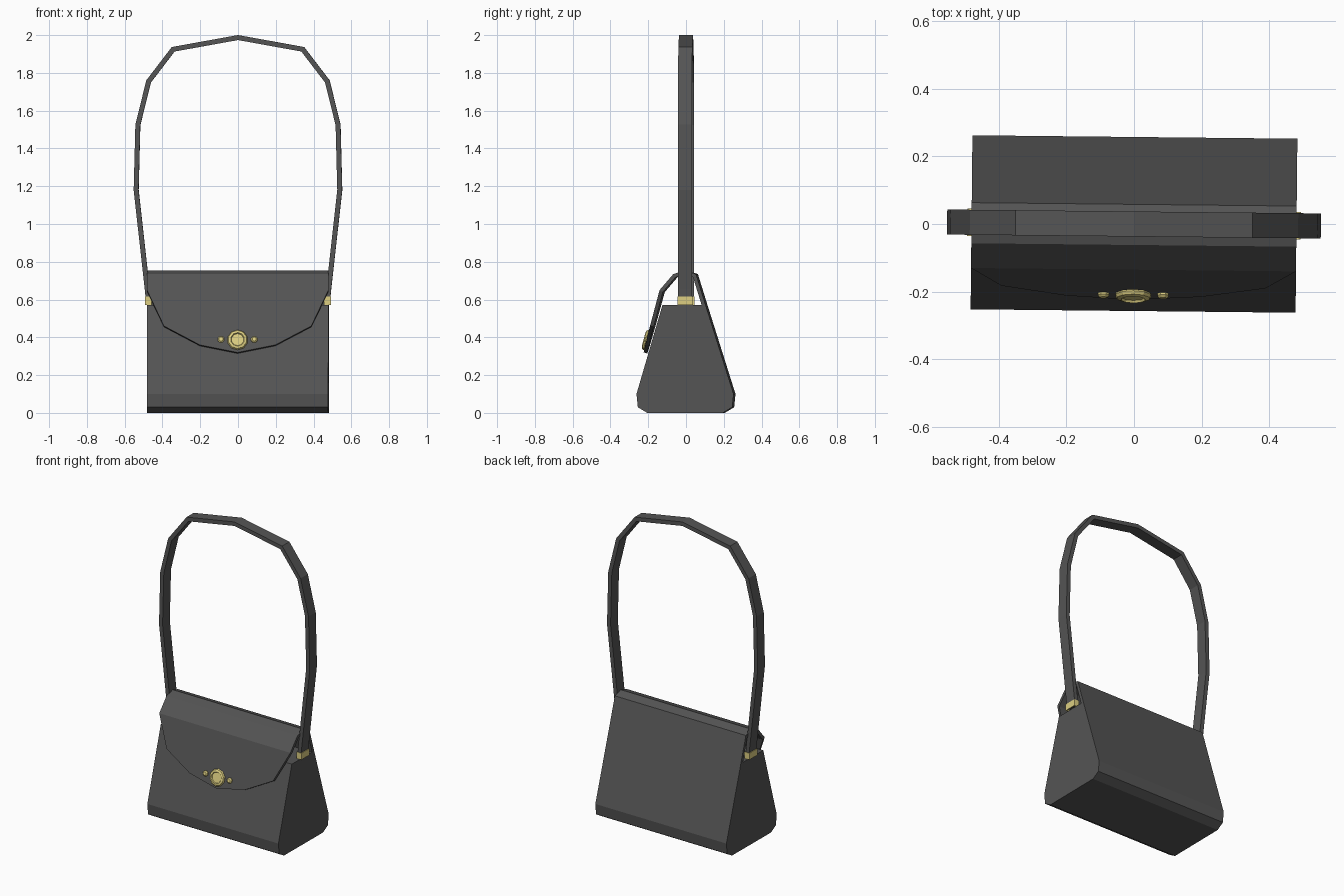
import bpy, bmesh, math
from mathutils import Vector

if "Cube" in bpy.data.objects:
    bpy.data.objects.remove(bpy.data.objects["Cube"])

HW = 0.48                      # half width of the bag
TILT = math.radians(-0.6)      # the whole bag is turned very slightly


def material(name, rgb):
    m = bpy.data.materials.new(name)
    m.diffuse_color = (*rgb, 1)
    m.use_nodes = True
    m.node_tree.nodes["Principled BSDF"].inputs["Base Color"].default_value = m.diffuse_color
    return m


LEATHER = material("dark_leather", (0.09, 0.09, 0.09))
GOLD = material("gold_metal", (0.72, 0.62, 0.22))


def add(name, verts, faces, mat, fix=True):
    me = bpy.data.meshes.new(name)
    me.from_pydata([tuple(v) for v in verts], [], faces)
    if fix:
        bm = bmesh.new()
        bm.from_mesh(me)
        bmesh.ops.recalc_face_normals(bm, faces=bm.faces)
        bm.to_mesh(me)
        bm.free()
    me.materials.append(mat)
    ob = bpy.data.objects.new(name, me)
    ob.rotation_euler.z = TILT
    bpy.context.collection.objects.link(ob)
    return ob


def skin(name, rings, mat, closed=False):
    """Join equal-length rings of points; cap the ends unless closed."""
    n, m = len(rings[0]), len(rings)
    faces = []
    for i in range(m if closed else m - 1):
        a, b = i * n, (i + 1) % m * n
        faces += [(a + j, a + (j + 1) % n, b + (j + 1) % n, b + j) for j in range(n)]
    if not closed:
        faces += [tuple(range(n)), tuple(range((m - 1) * n, m * n))]
    return add(name, [p for r in rings for p in r], faces, mat)


# Body: tapered side profile extruded across the width
profile = [(-0.2, 0), (0.2, 0), (0.25, 0.03), (0.257, 0.10), (0.109, 0.57),
           (-0.12, 0.57), (-0.257, 0.10), (-0.25, 0.03)]
skin("body", [[(x, y, z) for y, z in profile] for x in (-HW, HW)], LEATHER)

# Flap: sheet rising from the back, over the top and down to a rounded front
FOLD_Y, FOLD_Z, SLOPE = -0.135, 0.65, 0.27


def flap_y(z):
    return FOLD_Y - (FOLD_Z - z) * SLOPE


rows = [(0.109, 0.57), (0.058, 0.735), (0, 0.754), (-0.062, 0.735), (FOLD_Y, FOLD_Z)]
verts = [(x, y, z) for y, z in rows for x in (-HW, HW)]
faces = [(2 * i + 1, 2 * i, 2 * i + 2, 2 * i + 3) for i in range(len(rows) - 1)]
edge = [(-0.39, 0.46), (-0.2, 0.36), (0, 0.32), (0.2, 0.36), (0.39, 0.46)]
k = len(verts)
verts += [(x, flap_y(z), z) for x, z in edge]
faces.append((k - 1, k - 2, *range(k, k + len(edge))))
flap = add("flap", verts, faces, LEATHER, fix=False)
sol = flap.modifiers.new("thickness", 'SOLIDIFY')
sol.thickness, sol.offset, sol.use_even_offset = 0.02, -1, True

# Strap: flat band swept along a faceted arch
half = [(0.473, 0.585), (0.481, 0.66), (0.539, 1.18), (0.53, 1.525), (0.473, 1.755), (0.343, 1.925)]
path = [Vector(p) for p in half + [(0, 1.987)] + [(-x, z) for x, z in reversed(half)]]
T, W = 0.013, 0.037
rings = []
for i, p in enumerate(path):
    d0 = (p - path[max(i - 1, 0)]).normalized()
    d1 = (path[min(i + 1, len(path) - 1)] - p).normalized()
    t = (d0 + d1).normalized()
    ref = d1 if d1.length else d0
    n = Vector((t.y, -t.x)) * T / max(t.dot(ref), 0.5)
    a, b = p + n, p - n
    rings.append([(a.x, -W, a.y), (a.x, W, a.y), (b.x, W, b.y), (b.x, -W, b.y)])
skin("strap", rings, LEATHER)

# Strap loops: gold rectangular sleeves at each strap end
for side, label in ((1, "right"), (-1, "left")):
    loop = []
    for sx, sy in ((-1, -1), (1, -1), (1, 1), (-1, 1)):
        loop.append([(side * (0.475 + sx * hx), sy * hy, z) for hx, hy, z in
                     ((0.018, 0.041, 0.572), (0.018, 0.041, 0.615),
                      (0.012, 0.035, 0.615), (0.012, 0.035, 0.572))])
    skin("strap_loop_" + label, loop, GOLD, closed=True)

# Clasp: turned medallion with a recessed centre, and two small studs
UP = Vector((0, SLOPE, 1)).normalized()
OUT = Vector((0, -1, SLOPE)).normalized()


def turned(name, x, z, sides, prof):
    c = Vector((x, flap_y(z), z))
    rings = []
    for r, h in prof:
        ring = []
        for j in range(sides):
            a = 2 * math.pi * (j + 0.5) / sides
            ring.append(c + Vector((r * math.cos(a), 0, 0)) + UP * r * math.sin(a) + OUT * h)
        rings.append(ring)
    skin(name, rings, GOLD)


turned("clasp", 0, 0.385, 10,
       [(0.05, -0.005), (0.055, 0.005), (0.05, 0.014), (0.037, 0.018), (0.033, 0.011)])
for side, label in ((1, "right"), (-1, "left")):
    turned("clasp_stud_" + label, side * 0.088, 0.388, 8,
           [(0.018, -0.005), (0.018, 0.006), (0.011, 0.013)])
